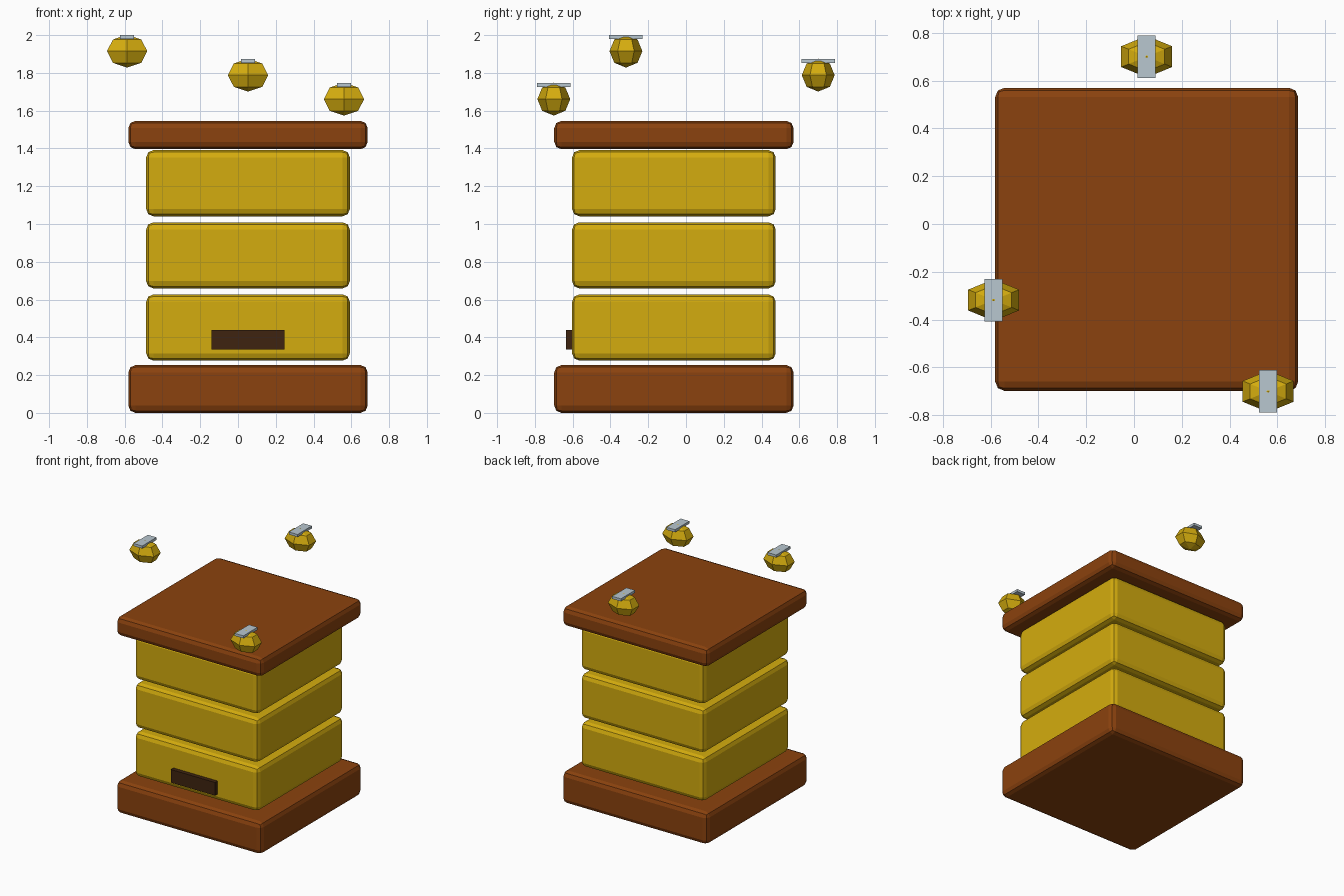
import bpy
import bmesh
from mathutils import Matrix, Vector

cube = bpy.data.objects.get("Cube")
if cube:
    bpy.data.objects.remove(cube, do_unlink=True)


def material(name, srgb):
    """Flat material from a 0-255 display colour."""
    def linear(c):
        c /= 255
        return c / 12.92 if c <= 0.04045 else ((c + 0.055) / 1.055) ** 2.4
    colour = [linear(c) for c in srgb] + [1.0]
    mat = bpy.data.materials.new(name)
    mat.use_nodes = True
    mat.diffuse_color = colour
    bsdf = mat.node_tree.nodes["Principled BSDF"]
    bsdf.inputs["Base Color"].default_value = colour
    bsdf.inputs["Roughness"].default_value = 0.8
    return mat


WOOD = material("brown wood", (139, 66, 14))
HONEY = material("honey yellow", (212, 172, 14))
DARK = material("dark opening", (62, 36, 16))
WING = material("pale wing", (184, 199, 208))


def add_object(name, bm, mat, location):
    mesh = bpy.data.meshes.new(name)
    bm.to_mesh(mesh)
    bm.free()
    mesh.materials.append(mat)
    obj = bpy.data.objects.new(name, mesh)
    obj.location = location
    bpy.context.collection.objects.link(obj)
    return obj


def box(name, size, location, mat, bevel=0.0):
    bm = bmesh.new()
    bmesh.ops.create_cube(bm, size=1, matrix=Matrix.Diagonal((*size, 1)))
    obj = add_object(name, bm, mat, location)
    if bevel:
        mod = obj.modifiers.new("rounded edges", 'BEVEL')
        mod.width = bevel
        mod.segments = 2
    return obj


# Hive: base, three stacked boxes, lid and entrance
HX, HY = 0.053, -0.064
SLAB, BODY, BEVEL = 1.267, 1.078, 0.038
box("hive_base", (SLAB, SLAB, 0.253), (HX, HY, 0.1265), WOOD, BEVEL)
for i, level in enumerate(("lower", "middle", "upper")):
    box(level + "_hive_box", (BODY, BODY, 0.35),
        (HX, HY, 0.452 + 0.382 * i), HONEY, BEVEL)
box("hive_lid", (SLAB, SLAB, 0.15), (HX, HY, 1.471), WOOD, BEVEL)
box("entrance", (0.385, 0.066, 0.103), (HX, HY - BODY / 2, 0.387), DARK)


# Bees: six-sided faceted bodies, each with a wing plate on top
def bee(prefix, centre):
    bm = bmesh.new()
    bmesh.ops.create_uvsphere(bm, u_segments=6, v_segments=4, radius=1)
    # Keep a ridge facing front and back
    if max(v.co.y for v in bm.verts) < 0.95:
        bmesh.ops.rotate(bm, verts=bm.verts,
                         matrix=Matrix.Rotation(0.5235988, 3, 'Z'))
    bmesh.ops.scale(bm, verts=bm.verts, vec=(0.123, 0.087, 0.087))
    add_object(prefix + "_bee_body", bm, HONEY, centre)
    box(prefix + "_bee_wings", (0.075, 0.178, 0.02),
        centre + Vector((0, 0, 0.075)), WING)


bee("right", Vector((-0.587, -0.318, 1.915)))
bee("back", Vector((0.053, 0.70, 1.788)))
bee("left", Vector((0.561, -0.70, 1.661)))
